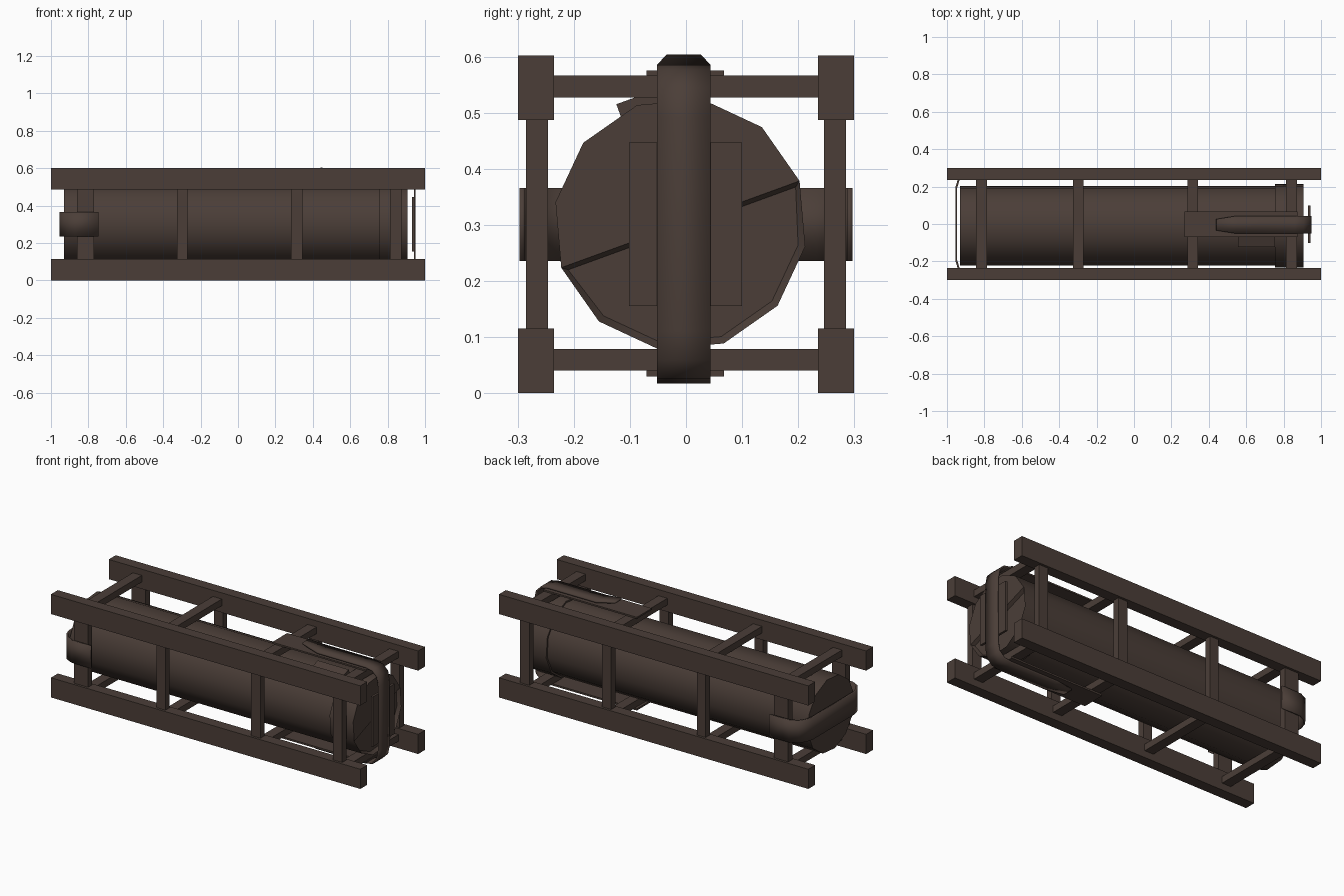
import bpy, bmesh, math
from mathutils import Matrix, Vector

cube = bpy.data.objects.get("Cube")
if cube:
    bpy.data.objects.remove(cube, do_unlink=True)

COLOUR = (0.07, 0.048, 0.039, 1)
brown = bpy.data.materials.new("dark_brown")
brown.use_nodes = True
brown.diffuse_color = COLOUR
brown.node_tree.nodes["Principled BSDF"].inputs["Base Color"].default_value = COLOUR

AXIS_Y, AXIS_Z = -0.01, 0.301   # centre line of the canister
MID_Z = 0.301


def finish(name, bm, smooth=False):
    bmesh.ops.recalc_face_normals(bm, faces=bm.faces)
    mesh = bpy.data.meshes.new(name)
    bm.to_mesh(mesh)
    bm.free()
    mesh.materials.append(brown)
    obj = bpy.data.objects.new(name, mesh)
    bpy.context.collection.objects.link(obj)
    if smooth:
        bpy.ops.object.select_all(action='DESELECT')
        obj.select_set(True)
        bpy.context.view_layer.objects.active = obj
        bpy.ops.object.shade_smooth_by_angle(angle=math.radians(40))
    return obj


def box(name, x, y, z, tilt=0):
    """Box from (min, max) ranges, tilted about its own x axis."""
    bm = bmesh.new()
    bmesh.ops.create_cube(bm, size=1)
    size = Vector([b - a for a, b in (x, y, z)])
    centre = Vector([(a + b) / 2 for a, b in (x, y, z)])
    bm.transform(Matrix.Translation(centre) @ Matrix.Rotation(math.radians(tilt), 4, 'X')
                 @ Matrix.Diagonal(size).to_4x4())
    return finish(name, bm)


def drum(name, x0, x1, radius, dished=False):
    """Twelve-sided cylinder along x; optionally the lower half of its +x end is sunk."""
    bm = bmesh.new()
    rings = []
    for x in (x0, x1):
        angles = [math.radians(20 + 30 * i) for i in range(12)]
        rings.append([bm.verts.new((x, AXIS_Y + radius * math.cos(a),
                                    AXIS_Z + radius * math.sin(a))) for a in angles])
    back, front = rings
    for i in range(12):
        j = (i + 1) % 12
        bm.faces.new((back[i], back[j], front[j], front[i]))
    bm.faces.new(back[::-1])
    bm.faces.new(front[:7])
    lower = bm.faces.new(front[6:] + front[:1])
    bmesh.ops.recalc_face_normals(bm, faces=bm.faces)
    if dished:
        bmesh.ops.inset_region(bm, faces=[lower], thickness=0.013, depth=-0.02)
    return finish(name, bm, smooth=True)


def band(name, path, place):
    """Bent strip: path holds (along, across, half width); place maps to 3D."""
    bm = bmesh.new()
    rows = [[bm.verts.new(place(a, b, s * w)) for s in (-1, 1)] for a, b, w in path]
    for r, q in zip(rows, rows[1:]):
        bm.faces.new((r[0], r[1], q[1], q[0]))
    obj = finish(name, bm, smooth=True)
    solid = obj.modifiers.new("thickness", 'SOLIDIFY')
    solid.thickness = 0.01
    solid.offset = 0
    return obj


# Frame: four long rails, then posts and crossbars
for side, sy in (("left_back", 1), ("right_front", -1)):
    ys = sorted((sy * 0.235, sy * 0.299))
    box("lower_rail_" + side, (-1, 1), ys, (0, 0.115))
    box("upper_rail_" + side, (-1, 1), ys, (0.487, 0.602))

for n, (x, half) in enumerate(((-0.815, 0.045), (-0.298, 0.028), (0.314, 0.03), (0.843, 0.03)), 1):
    for side, sy in (("back", 1), ("front", -1)):
        box(f"post_{side}_{n}", (x - half, x + half),
            sorted((sy * 0.246, sy * 0.285)), (0.1, 0.5))
    for level, z in (("upper", (0.527, 0.566)), ("lower", (0.04, 0.079))):
        box(f"{level}_crossbar_{n}", (x - 0.029, x + 0.029), (-0.25, 0.25), z)

# Canister body, end cap and small plate on its shoulder
drum("canister_body", -0.93, 0.8, 0.216)
drum("canister_cap", 0.755, 0.907, 0.226, dished=True)
box("shoulder_plate", (0.555, 0.755), (-0.122, -0.05), (0.503, 0.528), tilt=20)

# Vertical clamp strap around the cap end, with pads and end plate
box("upper_strap_pad", (0.27, 0.875), (-0.07, 0.068), (0.566, 0.575))
box("lower_strap_pad", (0.27, 0.875), (-0.07, 0.068), (0.03, 0.04))
box("end_plate", (0.93, 0.943), (-0.102, 0.1), (0.155, 0.447))
bend = [(0.55, 0.279), (0.86, 0.279), (0.905, 0.27), (0.935, 0.24), (0.945, 0.19)]
path = [(0.44, 0.298, 0.03)] + [(x, h, 0.048) for x, h in bend]
path += [(x, -h, 0.048) for x, h in reversed(bend)] + [(0.44, -0.277, 0.03)]
band("vertical_strap", path, lambda x, h, w: (x, w - 0.004, MID_Z + h))

# Horizontal clamp strap around the far end and its posts
half = [(-0.745, 0.292), (-0.87, 0.29), (-0.915, 0.268), (-0.938, 0.235), (-0.95, 0.195)]
path = [(x, y, 0.065) for x, y in half] + [(x, -y, 0.065) for x, y in reversed(half)]
band("horizontal_strap", path, lambda x, y, w: (x, y, MID_Z + w))
